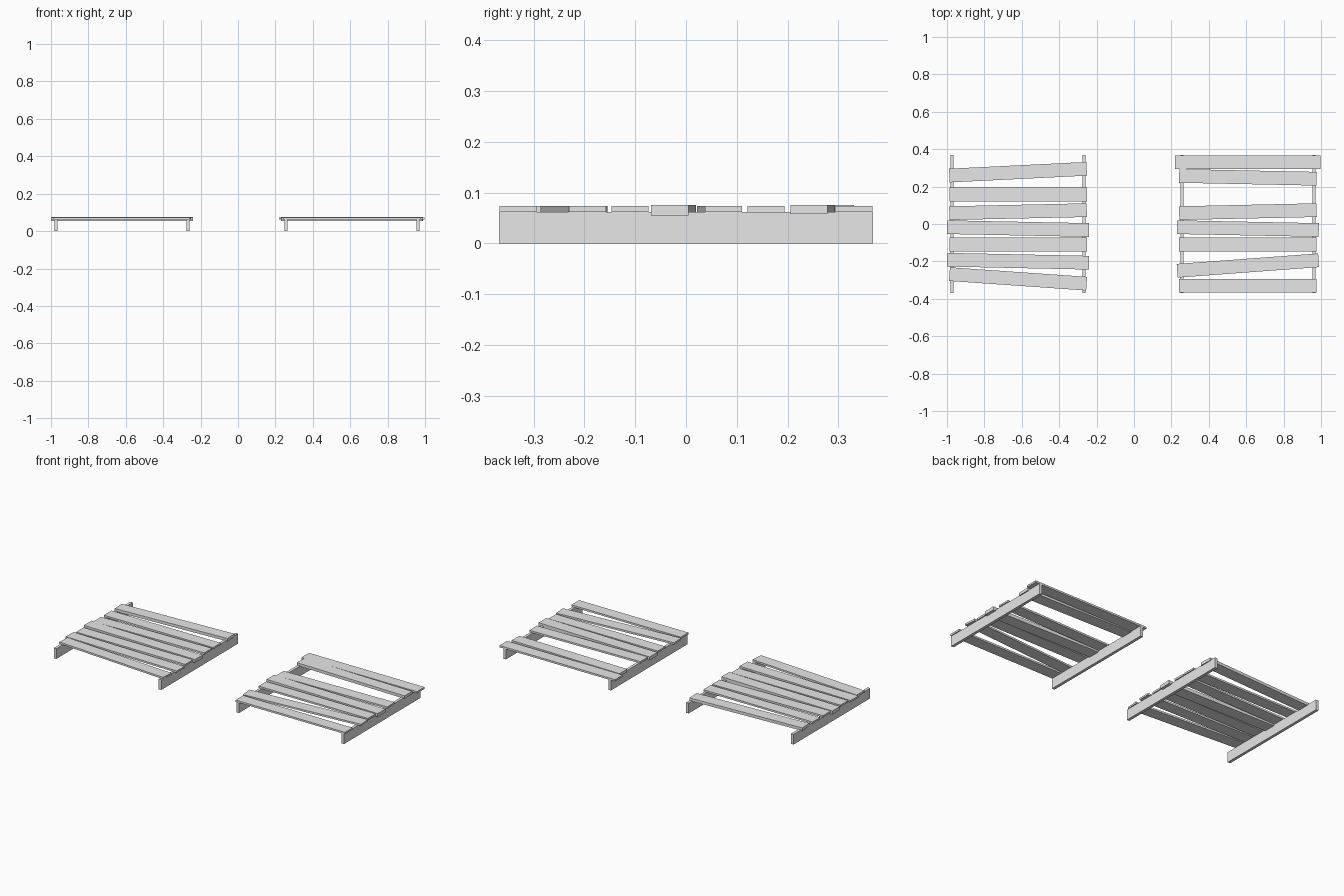
import bpy, math
from mathutils import Matrix

cube = bpy.data.objects.get("Cube")
if cube:
    bpy.data.objects.remove(cube, do_unlink=True)

grey = bpy.data.materials.new("plain grey")
grey.use_nodes = True
grey.diffuse_color = (0.8, 0.8, 0.8, 1)
grey.node_tree.nodes["Principled BSDF"].inputs["Base Color"].default_value = (0.8, 0.8, 0.8, 1)

DEPTH, RAIL_W, RAIL_H = 0.736, 0.017, 0.062
SLAT_W, SLAT_TOP, THICK_TOP = 0.073, 0.073, 0.0755


def box(name, centre, size, turn=0.0):
    """Box with its size baked in, turned about z."""
    bpy.ops.mesh.primitive_cube_add(size=1)
    ob = bpy.context.object
    ob.name = name
    ob.data.transform(Matrix.Diagonal((*size, 1)))
    ob.location = centre
    ob.rotation_euler.z = turn
    ob.data.materials.append(grey)


def pallet(side, x, slats):
    # Two rails running front to back
    for end, dx in (("right", -0.353), ("left", 0.353)):
        box(f"{side}_pallet_{end}_rail", (x + dx, 0, RAIL_H / 2), (RAIL_W, DEPTH, RAIL_H))
    # Loose slats: y at each end, length, underside height
    for i, (y0, y1, length, low) in enumerate(slats, 1):
        top = SLAT_TOP if low == RAIL_H else THICK_TOP
        box(f"{side}_pallet_slat_{i}", (x, (y0 + y1) / 2, (low + top) / 2),
            (length, SLAT_W, top - low), math.atan2(y1 - y0, length))


SHORT, LONG, LONGEST = 0.735, 0.758, 0.777
# Slats both pallets share, in the middle
middle = [(0.058, 0.074, SHORT, RAIL_H),
          (-0.017, -0.032, LONG, 0.055),
          (-0.110, -0.110, SHORT, RAIL_H)]

pallet("right", -0.62, [(0.259, 0.295, SHORT, 0.058),
                        (0.158, 0.158, SHORT, RAIL_H),
                        *middle,
                        (-0.191, -0.207, LONG, RAIL_H),
                        (-0.268, -0.319, SHORT, RAIL_H)])
pallet("left", 0.609, [(0.331, 0.331, LONGEST, RAIL_H),
                       (0.257, 0.242, SHORT, 0.058),
                       *middle,
                       (-0.250, -0.194, LONG, RAIL_H),
                       (-0.331, -0.331, SHORT, RAIL_H)])
